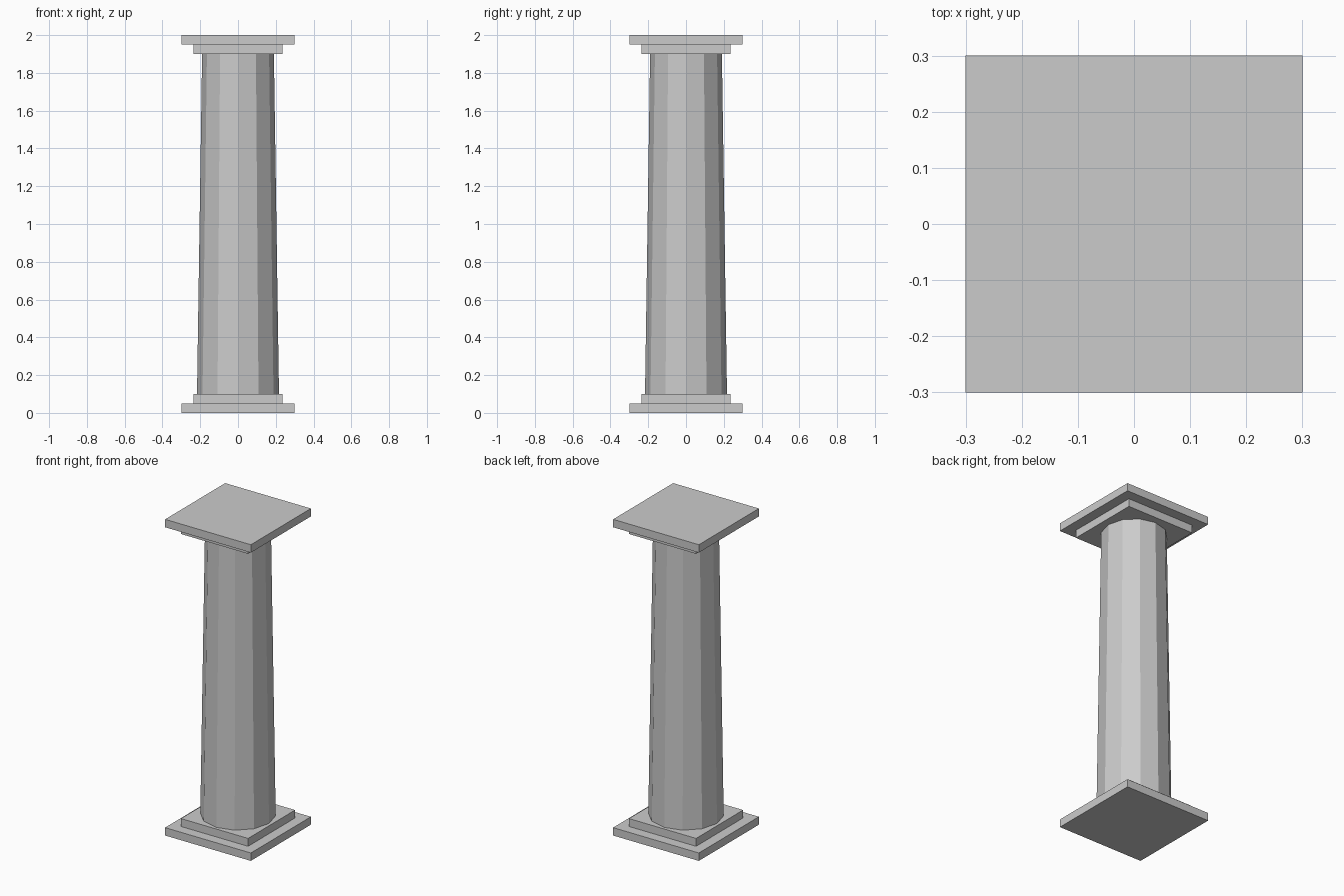
import bpy

if "Cube" in bpy.data.objects:
    bpy.data.objects.remove(bpy.data.objects["Cube"])


def slab(name, width, z_low, z_high):
    bpy.ops.mesh.primitive_cube_add(size=1, location=(0, 0, (z_low + z_high) / 2))
    obj = bpy.context.object
    obj.name = name
    obj.scale = (width, width, z_high - z_low)
    bpy.ops.object.transform_apply(location=False, rotation=False, scale=True)
    return obj


# Stepped square base
slab("base_plinth", 0.60, 0.0, 0.05)
slab("base_step", 0.47, 0.05, 0.10)

# Tapered twelve-sided shaft, flat shaded
bpy.ops.mesh.primitive_cone_add(vertices=12, radius1=0.217, radius2=0.19,
                                depth=1.8, location=(0, 0, 1.0))
bpy.context.object.name = "shaft"

# Stepped square capital, mirroring the base
slab("capital_step", 0.47, 1.90, 1.95)
slab("capital_slab", 0.60, 1.95, 2.0)
